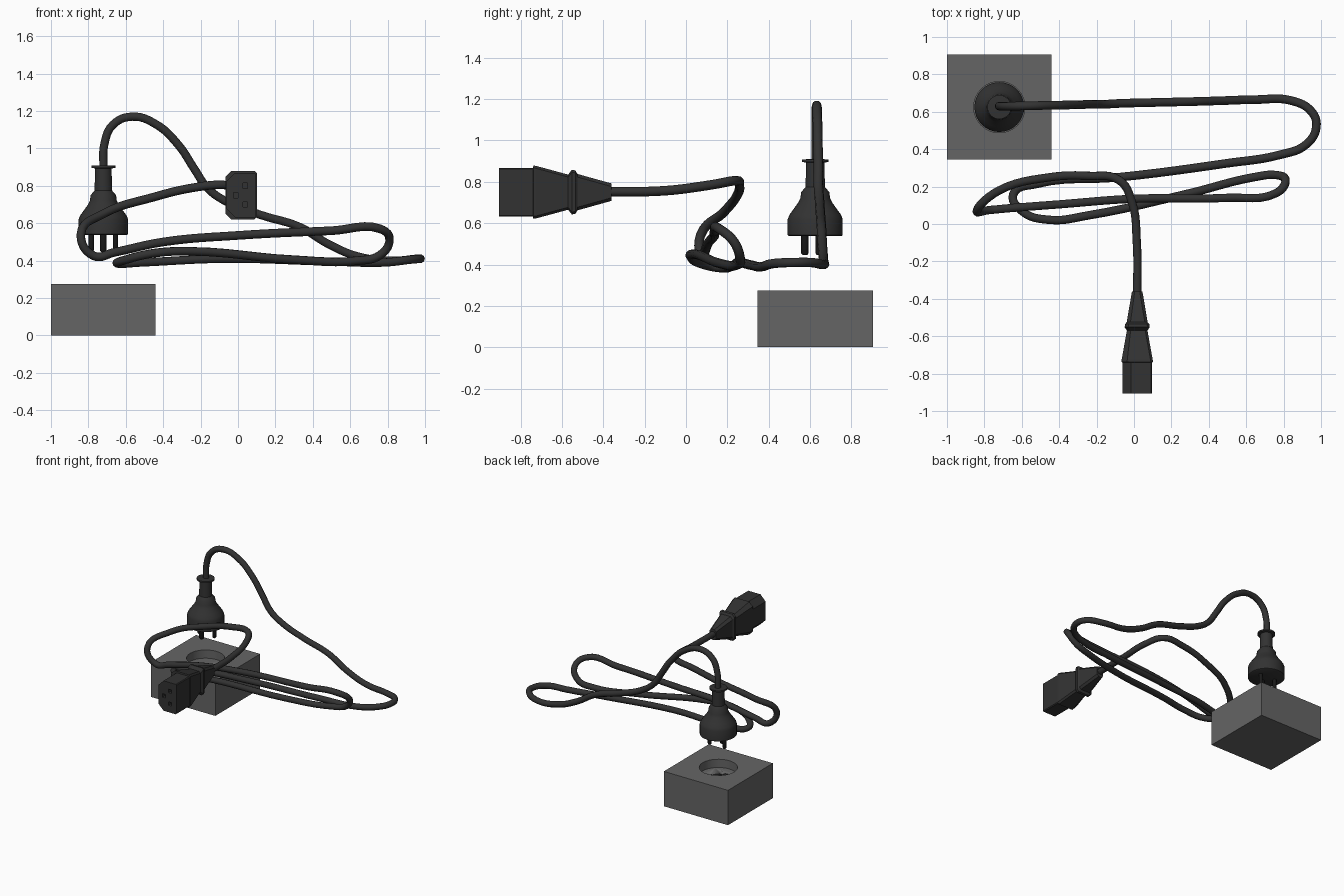
import bpy, bmesh, math
from mathutils import Vector

if "Cube" in bpy.data.objects:
    bpy.data.objects.remove(bpy.data.objects["Cube"])


def material(name, v):
    m = bpy.data.materials.new(name)
    m.diffuse_color = (v, v, v, 1)
    m.use_nodes = True
    m.node_tree.nodes["Principled BSDF"].inputs["Base Color"].default_value = m.diffuse_color
    return m


BLACK = material("black rubber", 0.032)
PIN = material("dark pin", 0.010)
GREY = material("grey socket", 0.13)
PX, PY = -0.72, 0.625            # plug and socket axis
CX, CZ = 0.017, 0.75             # connector axis


def finish(name, bm, mat, smooth=False):
    bmesh.ops.recalc_face_normals(bm, faces=bm.faces)
    me = bpy.data.meshes.new(name)
    bm.to_mesh(me)
    bm.free()
    me.materials.append(mat)
    ob = bpy.data.objects.new(name, me)
    bpy.context.collection.objects.link(ob)
    if smooth:
        bpy.ops.object.select_all(action='DESELECT')
        ob.select_set(True)
        bpy.context.view_layer.objects.active = ob
        bpy.ops.object.shade_smooth_by_angle(angle=math.radians(35))
    return ob


def loft(name, rings, mat, smooth=False):
    """Skin a list of equal-length point rings and cap both ends."""
    bm = bmesh.new()
    vr = [[bm.verts.new(p) for p in r] for r in rings]
    n = len(vr[0])
    for a, b in zip(vr, vr[1:]):
        for i in range(n):
            j = (i + 1) % n
            bm.faces.new((a[i], a[j], b[j], b[i]))
    bm.faces.new(vr[0])
    bm.faces.new(vr[-1])
    return finish(name, bm, mat, smooth)


def lathe(name, profile, x, y, mat, n=32):
    """Closed round solid from (radius, z) pairs."""
    ang = [2 * math.pi * i / n for i in range(n)]
    rings = [[(x + r * math.cos(a), y + r * math.sin(a), z) for a in ang] for r, z in profile]
    return loft(name, rings, mat, True)


def box(name, lo, hi, mat):
    (x0, y0, z0), (x1, y1, z1) = lo, hi
    return loft(name, [[(x0, y0, z), (x1, y0, z), (x1, y1, z), (x0, y1, z)] for z in (z0, z1)], mat)


def cut(ob, cutters):
    """Apply boolean cuts and remove the cutters."""
    for c in cutters:
        c.hide_render = True
        m = ob.modifiers.new("cut", 'BOOLEAN')
        m.operation, m.solver, m.object = 'DIFFERENCE', 'EXACT', c
        bpy.ops.object.select_all(action='DESELECT')
        bpy.context.view_layer.objects.active = ob
        ob.select_set(True)
        bpy.ops.object.modifier_apply(modifier=m.name)
        bpy.data.objects.remove(c)


# pin layout: two live pins in a row, earth pin offset to the front
PINS = [(-0.065, 0.015, 0.014), (0.065, 0.015, 0.014), (0.0, -0.05, 0.018)]

# wall socket block with round recess and pin holes
socket = box("socket_block", (-1.0, 0.345, 0), (-0.44, 0.905, 0.275), GREY)
cutters = [lathe("recess_cutter", [(0.137, 0.21), (0.137, 0.35)], PX, PY, GREY)]
cutters += [lathe("hole_cutter", [(r + 0.002, 0.12), (r + 0.002, 0.25)], PX + dx, PY + dy, GREY, 12)
            for dx, dy, r in PINS]
cut(socket, cutters)

# plug body, turned profile
lathe("plug_body", [(0.125, 0.537), (0.133, 0.542), (0.133, 0.62), (0.125, 0.64),
                    (0.107, 0.665), (0.082, 0.70), (0.072, 0.72), (0.068, 0.75), (0.047, 0.775),
                    (0.044, 0.893), (0.064, 0.896), (0.064, 0.908), (0.03, 0.910)], PX, PY, BLACK)

# plug pins
for i, (dx, dy, r) in enumerate(PINS):
    lathe(f"plug_pin_{i + 1}", [(r * 0.7, 0.447), (r, 0.455), (r, 0.55)], PX + dx, PY + dy, PIN, 12)


# appliance connector: rectangular sections with cut corners along y
def section(y, hx, hz, left, right):
    pts = [(-hx, -hz + left), (-hx + left, -hz), (hx - right, -hz), (hx, -hz + right),
           (hx, hz - right), (hx - right, hz), (-hx + left, hz), (-hx, hz - left)]
    return [(CX + a, y, CZ + b) for a, b in pts]


connector = loft("connector_body", [
    section(-0.905, 0.079, 0.118, 0.045, 0.006),
    section(-0.74, 0.079, 0.118, 0.045, 0.006),
    section(-0.738, 0.084, 0.129, 0.03, 0.012),
    section(-0.725, 0.083, 0.127, 0.03, 0.012),
    section(-0.57, 0.055, 0.085, 0.02, 0.012),
    section(-0.552, 0.067, 0.108, 0.02, 0.012),
    section(-0.535, 0.065, 0.105, 0.02, 0.012),
    section(-0.525, 0.056, 0.088, 0.02, 0.015),
    section(-0.36, 0.028, 0.042, 0.015, 0.015)], BLACK)
cut(connector, [box("slot_cutter", (CX + dx - 0.012, -0.95, CZ + dz - 0.014),
                    (CX + dx + 0.012, -0.82, CZ + dz + 0.014), BLACK)
                for dx, dz in ((0.022, 0.05), (0.022, -0.05), (-0.03, 0.0))])

# cable path from plug to connector
PATH = [(-.72, .63, .90), (-.715, .63, 1.02), (-.67, .63, 1.125), (-.567, .632, 1.17),
        (-.44, .635, 1.13), (-.32, .637, 1.02), (-.23, .64, .885), (-.165, .64, .79),
        (-.07, .645, .72), (.12, .65, .645), (.33, .655, .58), (.49, .66, .485), (.65, .665, .42),
        (.84, .66, .40), (.95, .60, .41), (.975, .52, .41), (.92, .425, .405), (.78, .37, .39),
        (.50, .325, .395), (-.08, .25, .41), (-.52, .215, .39), (-.645, .16, .385),
        (-.60, .07, .405), (-.45, .022, .44), (-.25, .045, .45), (.30, .165, .405),
        (.64, .25, .40), (.76, .262, .43), (.81, .232, .51), (.76, .165, .57), (.50, .14, .56),
        (0, .135, .535), (-.40, .105, .50), (-.66, .085, .445), (-.77, .075, .425),
        (-.84, .07, .54), (-.72, .18, .65), (-.45, .25, .74), (-.24, .257, .79),
        (-.08, .235, .805), (-.012, .12, .785), (.015, -.10, .757), (.017, -.38, .752)]
cu = bpy.data.curves.new("cable", 'CURVE')
cu.dimensions = '3D'
cu.bevel_depth = 0.023
cu.bevel_resolution = 3
cu.resolution_u = 6
sp = cu.splines.new('BEZIER')
sp.bezier_points.add(len(PATH) - 1)
for bp, p in zip(sp.bezier_points, PATH):
    bp.co = Vector(p)
    bp.handle_left_type = bp.handle_right_type = 'AUTO'
cu.materials.append(BLACK)
cable = bpy.data.objects.new("cable", cu)
bpy.context.collection.objects.link(cable)
bpy.ops.object.select_all(action='DESELECT')
cable.select_set(True)
bpy.context.view_layer.objects.active = cable
bpy.ops.object.convert(target='MESH')
bpy.ops.object.shade_smooth()
